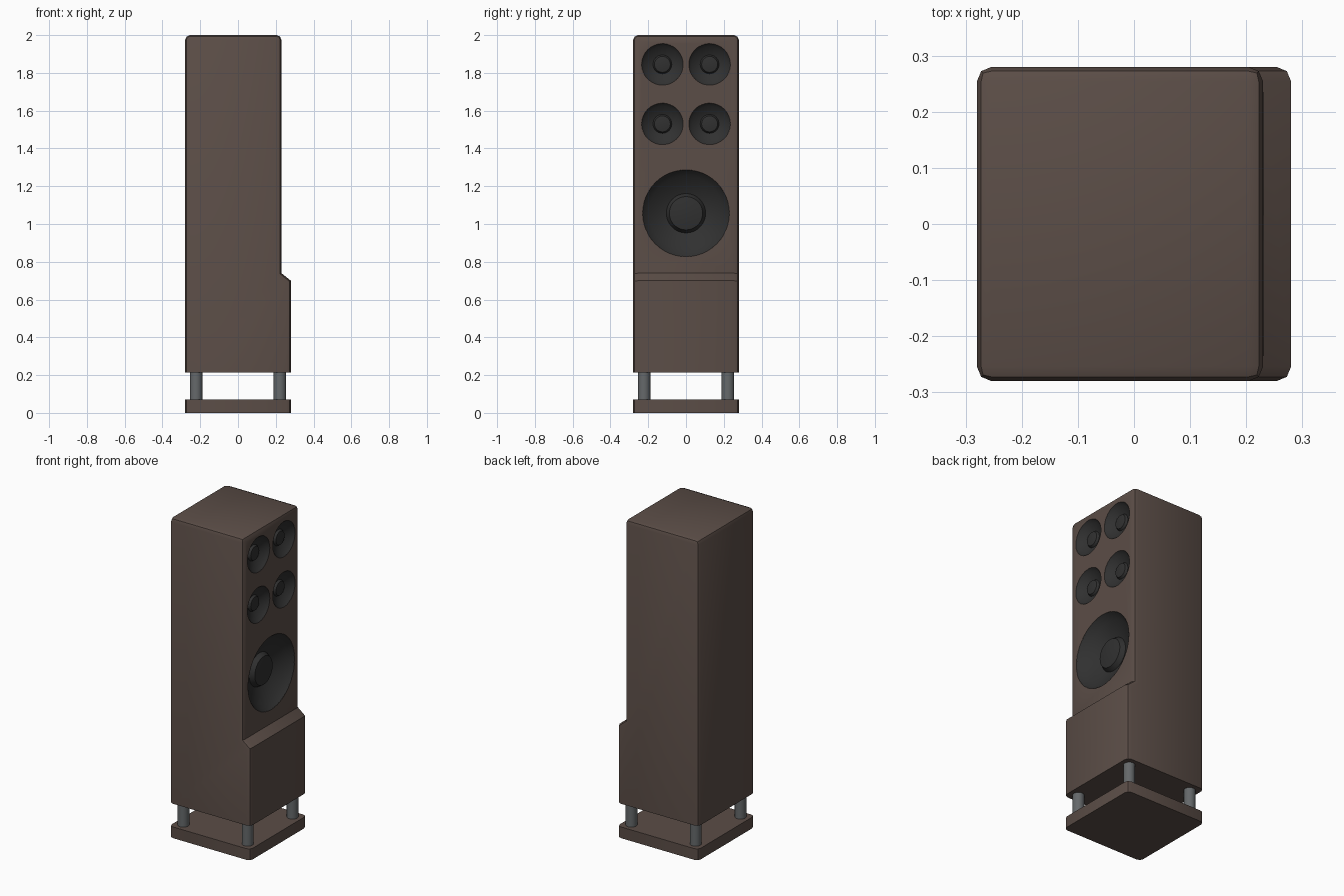
import bpy, bmesh, math
from mathutils import Matrix

if "Cube" in bpy.data.objects:
    bpy.data.objects.remove(bpy.data.objects["Cube"])


def material(name, rgb):
    m = bpy.data.materials.new(name)
    m.diffuse_color = (*rgb, 1)
    m.use_nodes = True
    m.node_tree.nodes["Principled BSDF"].inputs["Base Color"].default_value = m.diffuse_color
    return m


WOOD = material("dark_wood", (0.105, 0.075, 0.063))
BLACK = material("driver_black", (0.03, 0.03, 0.03))
STEEL = material("grey_metal", (0.13, 0.14, 0.145))


def finish(bm, name, mat):
    bmesh.ops.recalc_face_normals(bm, faces=bm.faces)
    me = bpy.data.meshes.new(name)
    bm.to_mesh(me)
    bm.free()
    ob = bpy.data.objects.new(name, me)
    bpy.context.collection.objects.link(ob)
    me.materials.append(mat)
    return ob


def smooth(ob):
    bpy.ops.object.select_all(action='DESELECT')
    bpy.context.view_layer.objects.active = ob
    ob.select_set(True)
    bpy.ops.object.shade_smooth_by_angle(angle=math.radians(35))


def rounded_prism(name, profile, half_y, choose, offset):
    """Extrude an XZ profile along y and round the edges picked by choose."""
    bm = bmesh.new()
    face = bm.faces.new([bm.verts.new((x, -half_y, z)) for x, z in profile])
    ext = bmesh.ops.extrude_face_region(bm, geom=[face])
    verts = [v for v in ext["geom"] if isinstance(v, bmesh.types.BMVert)]
    bmesh.ops.translate(bm, verts=verts, vec=(0, 2 * half_y, 0))
    edges = [e for e in bm.edges if choose(e.verts[0].co, e.verts[1].co)]
    bmesh.ops.bevel(bm, geom=edges, offset=offset, segments=2, profile=0.5,
                    affect='EDGES', clamp_overlap=True)
    return finish(bm, name, WOOD)


# Cabinet with stepped lower front
cabinet = rounded_prism(
    "cabinet",
    [(-0.28, 0.215), (0.28, 0.215), (0.28, 0.70), (0.23, 0.74), (0.23, 2.0), (-0.28, 2.0)],
    0.28,
    lambda a, b: abs(a.z - b.z) > 0.01 or min(a.z, b.z) > 1.9,
    0.026)

# Base plate
base = rounded_prism(
    "base_plate",
    [(-0.28, 0), (0.28, 0), (0.28, 0.07), (-0.28, 0.07)],
    0.28, lambda a, b: abs(a.z - b.z) > 0.01, 0.026)
smooth(base)

# Support posts
for i, (sx, sy) in enumerate([(-1, -1), (1, -1), (1, 1), (-1, 1)]):
    bm = bmesh.new()
    bmesh.ops.create_cone(bm, cap_ends=True, segments=24, radius1=0.033, radius2=0.033,
                          depth=0.155,
                          matrix=Matrix.Translation((sx * 0.222, sy * 0.222, 0.1425)))
    smooth(finish(bm, f"support_post_{i + 1}", STEEL))

# Speaker drivers: (name, y, z, scale)
FRONT = 0.23
DRIVERS = [("woofer", 0, 1.057, 1.0)] + [
    (f"small_driver_{r}_{c}", y, z, 0.478)
    for r, z in (("upper", 1.845), ("lower", 1.53))
    for c, y in (("left", -0.125), ("right", 0.125))]

# Recess cutters, joined in one helper
bm = bmesh.new()
for _, y, z, s in DRIVERS:
    bmesh.ops.create_cone(
        bm, cap_ends=True, segments=48, radius1=0.229 * s, radius2=0.229 * s, depth=0.24 * s,
        matrix=Matrix.Translation((FRONT, y, z)) @ Matrix.Rotation(math.pi / 2, 4, 'Y'))
cutter = finish(bm, "recess_cutter", WOOD)
cutter.hide_render = True
mod = cabinet.modifiers.new("recesses", 'BOOLEAN')
mod.operation, mod.object, mod.solver = 'DIFFERENCE', cutter, 'EXACT'
bpy.context.view_layer.objects.active = cabinet
bpy.ops.object.modifier_apply(modifier=mod.name)
bpy.data.objects.remove(cutter)
smooth(cabinet)

# Driver profile as (depth, radius): rim, cone, dust cap
PROFILE = [(0.001, 0.230), (-0.04, 0.197), (-0.08, 0.104), (-0.052, 0.088),
           (-0.046, 0.05), (-0.044, 0)]
for name, y, z, s in DRIVERS:
    bm = bmesh.new()
    vs = [bm.verts.new((d * s, r * s, 0)) for d, r in PROFILE]
    es = [bm.edges.new(p) for p in zip(vs, vs[1:])]
    bmesh.ops.spin(bm, geom=vs + es, cent=(0, 0, 0), axis=(1, 0, 0),
                   angle=2 * math.pi, steps=48)
    bmesh.ops.remove_doubles(bm, verts=bm.verts, dist=1e-5)
    bmesh.ops.translate(bm, verts=bm.verts, vec=(FRONT, y, z))
    ob = finish(bm, name, BLACK)
    # face the surface outwards
    if sum(p.normal.x * p.area for p in ob.data.polygons) < 0:
        ob.data.flip_normals()
    smooth(ob)
